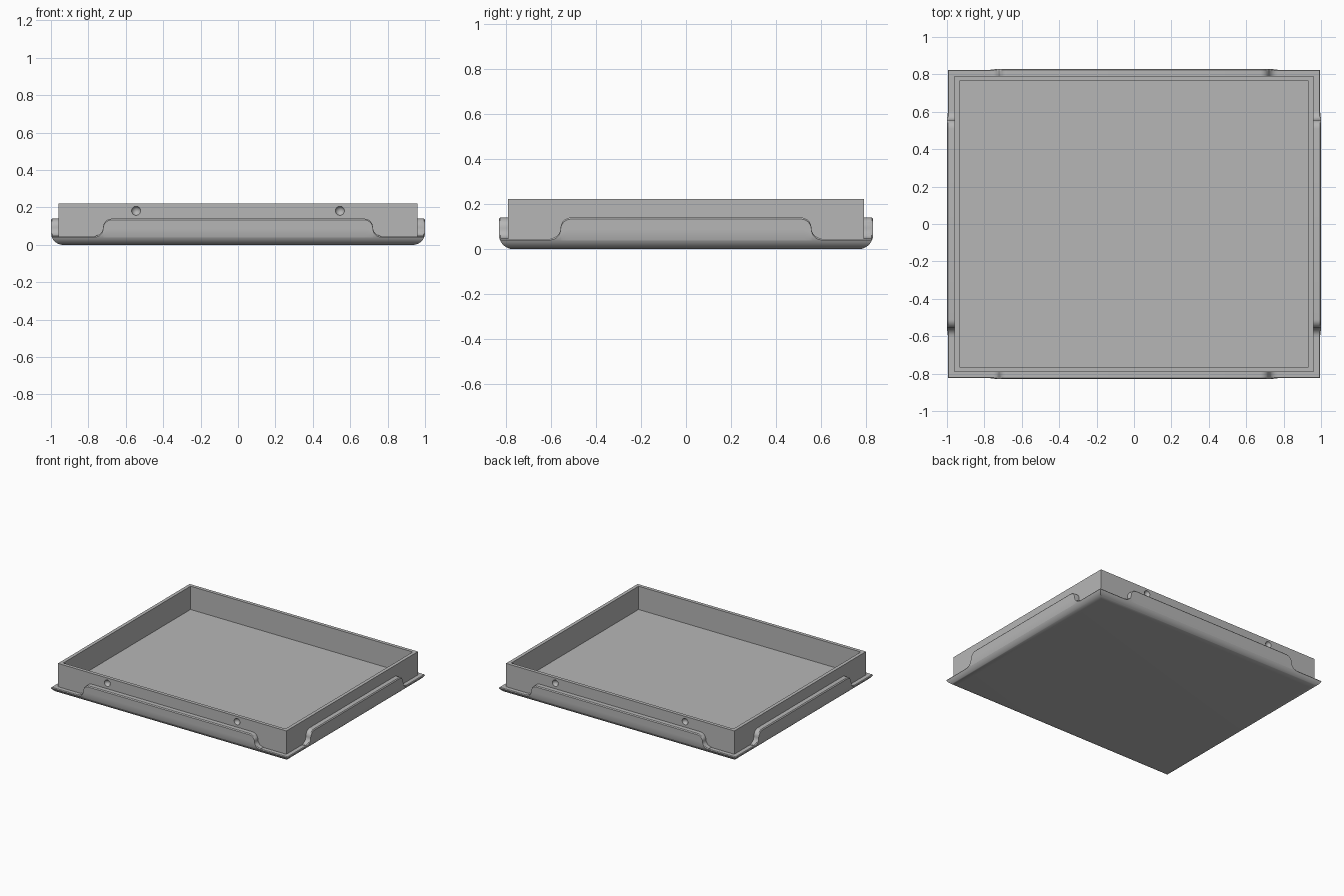
import bpy
import bmesh
import math

old = bpy.data.objects.get("Cube")
if old:
    bpy.data.objects.remove(old, do_unlink=True)

HALF_X, HALF_Y = 1.0, 0.83      # outer half sizes
LEDGE, TAB_TOP, RIM = 0.045, 0.137, 0.222
INSET, WALL = 0.04, 0.026       # skirt width, wall thickness
ROUND, LIP = 0.065, 0.006       # bottom rounding, softened lip

grey = bpy.data.materials.new("plain grey")
grey.use_nodes = True
grey.diffuse_color = (0.47, 0.47, 0.47, 1)
grey.node_tree.nodes["Principled BSDF"].inputs["Base Color"].default_value = grey.diffuse_color


def finish(bm, name, smooth=True):
    bmesh.ops.remove_doubles(bm, verts=bm.verts[:], dist=1e-5)
    bmesh.ops.recalc_face_normals(bm, faces=bm.faces[:])
    mesh = bpy.data.meshes.new(name)
    bm.to_mesh(mesh)
    bm.free()
    obj = bpy.data.objects.new(name, mesh)
    bpy.context.collection.objects.link(obj)
    mesh.materials.append(grey)
    bpy.ops.object.select_all(action="DESELECT")
    obj.select_set(True)
    bpy.context.view_layer.objects.active = obj
    if smooth:
        bpy.ops.object.shade_smooth_by_angle(angle=math.radians(35))
    return obj


def bridge(bm, a, b):
    n = len(a)
    for i in range(n):
        j = (i + 1) % n
        bm.faces.new((a[i], a[j], b[j], b[i]))


def rectangle(bm, inset, z):
    x, y = HALF_X - inset, HALF_Y - inset
    return [bm.verts.new((sx * x, sy * y, z)) for sx, sy in ((-1, -1), (1, -1), (1, 1), (-1, 1))]


def skin_inset(z):
    """How far the rounded skin sits inside the outer size at height z."""
    d = max(ROUND - z, 0)
    return ROUND - math.sqrt(ROUND ** 2 - d ** 2)


# Base pan: rounded underside, mitred corners, flat floor
bm = bmesh.new()
top_angle = math.acos((ROUND - LEDGE + LIP) / ROUND)
heights = [ROUND * (1 - math.cos(top_angle * i / 10)) for i in range(11)]
rings = [rectangle(bm, skin_inset(z), z) for z in heights]
rings.append(rectangle(bm, skin_inset(LEDGE) + LIP, LEDGE))
for lower, upper in zip(rings, rings[1:]):
    bridge(bm, lower, upper)
bm.faces.new(rings[0])
bm.faces.new(rings[-1])
finish(bm, "base_pan")

# Upright wall frame
bm = bmesh.new()
frame = [rectangle(bm, INSET, LEDGE - 0.01), rectangle(bm, INSET, RIM),
         rectangle(bm, INSET + WALL, RIM), rectangle(bm, INSET + WALL, LEDGE - 0.01)]
for i in range(4):
    bridge(bm, frame[i], frame[(i + 1) % 4])
wall = finish(bm, "wall_frame", smooth=False)

# Round dimples in the front and back walls
bm = bmesh.new()
for sx in (-1, 1):
    for sy in (-1, 1):
        ball = bmesh.ops.create_uvsphere(bm, u_segments=24, v_segments=16, radius=0.025)
        bmesh.ops.translate(bm, verts=ball["verts"],
                            vec=(sx * 0.545, sy * (HALF_Y - INSET + 0.006), 0.182))
cutter = finish(bm, "dimple_cutter")
cutter.hide_render = True
cut = wall.modifiers.new("dimples", "BOOLEAN")
cut.operation, cut.solver, cut.object = "DIFFERENCE", "EXACT", cutter
bpy.ops.object.select_all(action="DESELECT")
wall.select_set(True)
bpy.context.view_layer.objects.active = wall
bpy.ops.object.modifier_apply(modifier=cut.name)
bpy.data.objects.remove(cutter, do_unlink=True)
bpy.ops.object.shade_smooth_by_angle(angle=math.radians(35))


def tab_outline(flat):
    """Half outline of a raised tab: flat top, then an S-curve down to the ledge."""
    r = (TAB_TOP - LEDGE) / 2
    turns = [math.pi / 2 * i / 8 for i in range(9)]
    pts = [(flat + r * math.sin(t), TAB_TOP - r + r * math.cos(t)) for t in turns]
    pts += [(flat + 2 * r - r * math.cos(t), LEDGE + r - r * math.sin(t)) for t in turns[1:]]
    return pts


def raised_tab(name, flat, half, place):
    bm = bmesh.new()
    right = tab_outline(flat)
    outline = [(-u, z) for u, z in reversed(right)] + right
    start = LEDGE - LIP
    loops = []
    for u, top in outline:
        section = []
        for k in range(5):
            z = start + (top - LIP - start) * k / 4 + 0.0005 * k
            section.append((half - skin_inset(z), z))
        section += [(half - skin_inset(top) - LIP, top + 0.003),
                    (half - INSET - 0.004, top + 0.003), (half - INSET - 0.004, start)]
        loops.append([bm.verts.new(place(u, d, z)) for d, z in section])
    for a, b in zip(loops, loops[1:]):
        bridge(bm, a, b)
    bm.faces.new(loops[0])
    bm.faces.new(loops[-1])
    finish(bm, name)


# Raised tabs on all four sides
raised_tab("front_tab", 0.675, HALF_Y, lambda u, d, z: (u, -d, z))
raised_tab("back_tab", 0.675, HALF_Y, lambda u, d, z: (u, d, z))
raised_tab("left_tab", 0.51, HALF_X, lambda u, d, z: (d, u, z))
raised_tab("right_tab", 0.51, HALF_X, lambda u, d, z: (-d, u, z))
